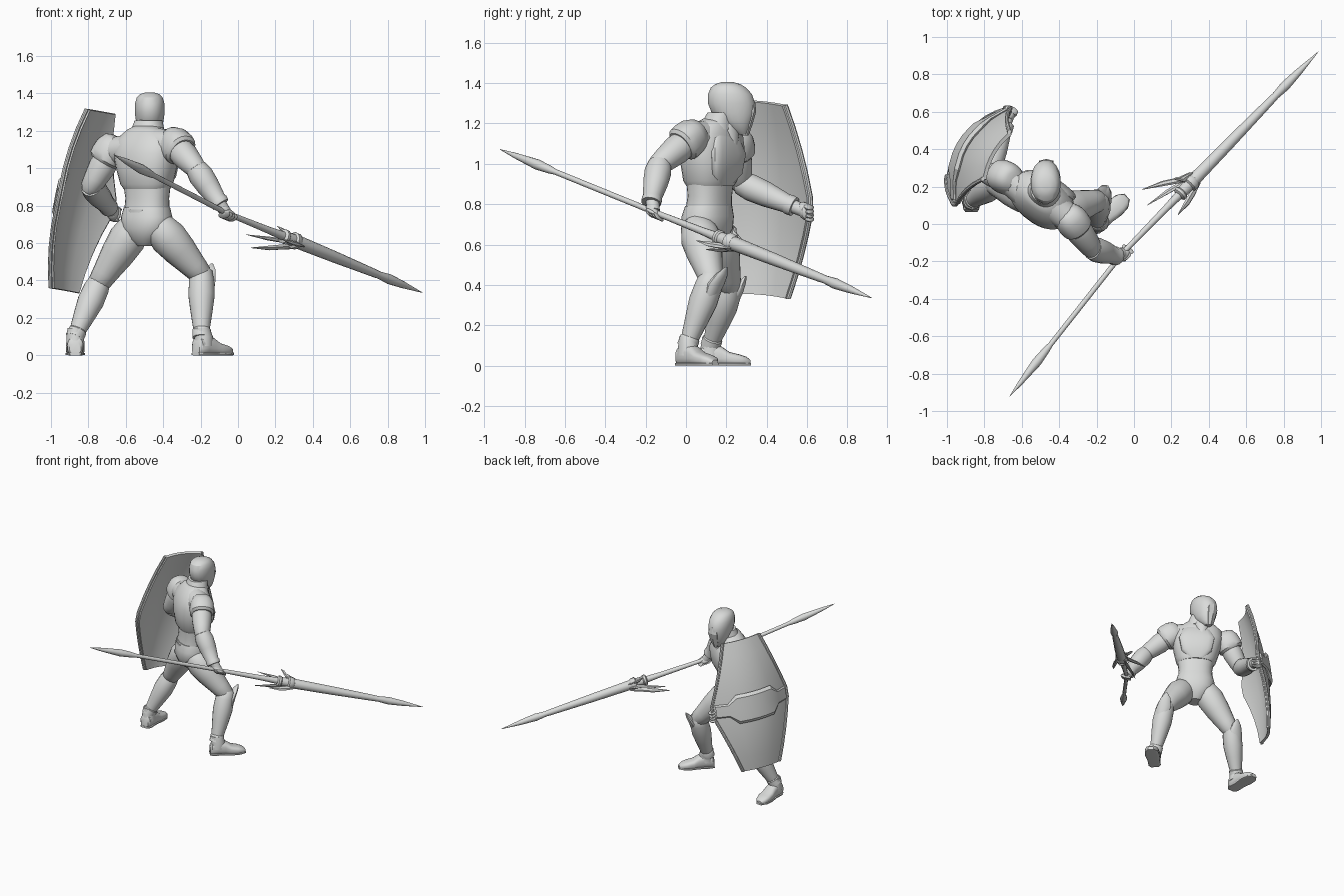
import bpy, bmesh, math
from mathutils import Vector as V

if "Cube" in bpy.data.objects:
    bpy.data.objects.remove(bpy.data.objects["Cube"])

grey = bpy.data.materials.new("light grey")
grey.diffuse_color = (0.7, 0.71, 0.7, 1)
grey.use_nodes = True
grey.node_tree.nodes["Principled BSDF"].inputs["Base Color"].default_value = grey.diffuse_color
UP = V((0, 0, 1))
R = V((0.8, -0.6, 0))      # body's right
F = V((0.6, 0.8, 0))       # body's forward


def finish(name, bm, angle=38):
    bmesh.ops.recalc_face_normals(bm, faces=bm.faces)
    for f in bm.faces:
        f.smooth = True
    for e in bm.edges:
        e.smooth = e.calc_face_angle(0) < math.radians(angle)
    me = bpy.data.meshes.new(name)
    bm.to_mesh(me)
    bm.free()
    me.materials.append(grey)
    ob = bpy.data.objects.new(name, me)
    bpy.context.collection.objects.link(ob)
    return ob


def loft(name, rings, side=None, up=None, n=20, p=2.0, angle=38):
    """Skin superellipse rings (centre, half side, half up)."""
    rings = [(V(c), a, b) for c, a, b in rings]
    if side is None:
        ax = (rings[-1][0] - rings[0][0]).normalized()
        side = ax.cross(F if abs(ax.dot(F)) < 0.9 else UP).normalized()
        up = side.cross(ax).normalized()
    bm = bmesh.new()
    loops = []
    for c, a, b in rings:
        loop = []
        for i in range(n):
            t = 2 * math.pi * (i + 0.5) / n
            x, y = math.cos(t), math.sin(t)
            x = math.copysign(abs(x) ** (2 / p), x)
            y = math.copysign(abs(y) ** (2 / p), y)
            loop.append(bm.verts.new(c + side * a * x + up * b * y))
        loops.append(loop)
    for l0, l1 in zip(loops, loops[1:]):
        for i in range(n):
            j = (i + 1) % n
            bm.faces.new((l0[i], l0[j], l1[j], l1[i]))
    bm.faces.new(loops[0])
    bm.faces.new(loops[-1])
    return finish(name, bm, angle)


def limb(name, a, b, profile, n=18, **k):
    """Round limb from a to b; profile is (fraction, radius) pairs."""
    a, b = V(a), V(b)
    return loft(name, [(a.lerp(b, t), r, r) for t, r in profile], n=n, **k)


def ball(name, c, sizes, axes):
    bm = bmesh.new()
    bmesh.ops.create_uvsphere(bm, u_segments=18, v_segments=12, radius=1)
    for v in bm.verts:
        v.co = V(c) + sum((ax * s * q for ax, s, q in zip(axes, sizes, v.co)), V())
    return finish(name, bm)


def body(name, rows, p=2.3):
    """Horizontal rings in the turned body frame: x, y, z, half width, half depth."""
    return loft(name, [((x, y, z), a, b) for x, y, z, a, b in rows], R, F, 28, p)


# Torso
body("pelvis", [(-.49, .105, .585, .045, .05), (-.49, .105, .62, .09, .085), (-.49, .105, .68, .14, .11),
                (-.488, .108, .74, .142, .112), (-.487, .112, .79, .128, .102)])
body("abdomen", [(-.487, .112, .77, .126, .1), (-.485, .118, .84, .122, .094), (-.487, .12, .94, .138, .1)])
body("chest_plate", [(-.487, .12, .89, .128, .1), (-.488, .12, .915, .145, .114), (-.49, .125, 1.0, .168, .128),
                     (-.493, .13, 1.08, .185, .128), (-.493, .138, 1.15, .175, .108),
                     (-.49, .15, 1.205, .11, .08), (-.487, .155, 1.225, .07, .06)], 2.4)
loft("breast_plate_ridge", [(V((-.488, .12, z)) + F * d, a, .03) for z, d, a in
     [(.89, .075, .05), (.95, .105, .11), (1.05, .115, .13), (1.13, .095, .1), (1.17, .07, .05)]], R, F, 16, 3)
body("collar", [(-.485, .16, 1.17, .105, .085), (-.482, .17, 1.22, .085, .075), (-.478, .18, 1.255, .072, .07)])
loft("neck", [((-.485, .165, 1.18), .062, .062), ((-.475, .2, 1.28), .06, .065)], V((1, 0, 0)), V((0, 1, 0)))
loft("throat_guard", [(V((-.455, .225, 1.09)), .03, .03), (V((-.46, .22, 1.16)), .055, .04),
                      (V((-.465, .215, 1.2)), .055, .04)], R, F, 12)
# Belt plate at the small of the back
loft("belt_plate", [(V((-.487, .112, z)) - F * .095, a, .014) for z, a in [(.73, .03), (.78, .05)]], R, F, 8, 4)

# Helmeted head, looking along +y
head = [(1.145, .28, .022, .022), (1.175, .262, .05, .055), (1.215, .245, .066, .087), (1.25, .235, .074, .108),
        (1.30, .225, .081, .118), (1.345, .218, .08, .11), (1.378, .21, .07, .088), (1.395, .207, .054, .062),
        (1.405, .205, .025, .03)]
loft("head", [((-.472, y, z), a, b) for z, y, a, b in head], V((1, 0, 0)), V((0, 1, 0)), 20, 2.1, 30)
loft("face_guard", [((-.47, y, z), a, .02) for z, y, a in [(1.14, .29, .016), (1.19, .308, .035),
     (1.26, .328, .045), (1.31, .322, .03)]], V((1, 0, 0)), V((0, 1, 0)), 6, 2, 20)

# Arms
FORE = [(-.04, .03), (.0, .058), (.2, .067), (.5, .062), (.88, .047), (.92, .051), (1.02, .049)]


def arm(tag, sh, el, wr, hand, grip, out):
    sh, el, wr, hand = map(V, (sh, el, wr, hand))
    limb(tag + "_upper_arm", sh, el, [(-.1, .05), (.1, .068), (.45, .073), (.8, .063), (1.05, .054), (1.2, .03)])
    limb(tag + "_forearm", el, wr, FORE)
    limb(tag + "_wrist", wr.lerp(el, .1), hand, [(0, .034), (1, .032)], 12)
    # pauldron shell capping the shoulder, strapped back to the chest
    d = (el - sh).normalized()
    s = d.cross(F).normalized()
    loft(tag + "_pauldron", [(sh + d * t + out * .005, a, a * .95) for t, a in
         [(-.085, .04), (-.07, .068), (-.03, .088), (.02, .093), (.05, .09), (.065, .075)]], s, s.cross(d), 20, 2.3)
    limb(tag + "_shoulder_joint", sh, sh - out * .15 + UP * .01, [(0, .075), (1, .085)])
    # fist closed round the grip
    a = (hand - wr).normalized()
    s = grip.cross(a).normalized()
    ball(tag + "_fist", hand, (.035, .044, .042), (s, grip, a))
    for i in range(4):
        c = hand + grip * (i - 1.5) * .02 + a * .022
        ball(tag + "_finger", c, (.038, .012, .022), (s, grip, a))
    ball(tag + "_thumb", hand - s * .03 + a * .01, (.012, .03, .014), (s, grip, a))


G, TAIL, TIP = V((-.06, -.155, .76)), V((-.665, -.922, 1.072)), V((.986, .922, .335))
U = V((.195, -.015, .965)).normalized()     # shield up
N = U.cross(V((.506, .862, 0))).normalized()
W = N.cross(U).normalized()
if W.y < 0:
    W = -W
if N.x > 0:
    N = -N
C = V((-.81, .36, .82))
arm("right", (-.335, .02, 1.125), (-.225, -.13, 1.0), (-.095, -.172, .81), (-.065, -.16, .763),
    (TIP - G).normalized(), R)
arm("left", (-.68, .245, 1.09), (-.785, .27, .905), (-.69, .53, .79), (-.668, .59, .765), U, -R)


# Legs
def leg(tag, hip, knee, ankle, toe_dir, guard_tip, heel):
    hip, knee, ankle, g = V(hip), V(knee), V(ankle), V(guard_tip)
    limb(tag + "_thigh", hip, knee, [(-.25, .05), (-.1, .085), (.15, .1), (.45, .09), (.8, .07), (1, .06), (1.12, .035)])
    limb(tag + "_shin", knee, ankle, [(-.12, .035), (-.06, .058), (.1, .068), (.35, .071), (.6, .06), (.9, .045),
                                      (.92, .05), (1.05, .05)])
    # pointed knee guard over the front of the shin
    d = V(toe_dir)
    s = d.cross(UP)
    low = knee.lerp(ankle, .45) + d * .042
    mid = knee.lerp(ankle, .08) + d * .046
    loft(tag + "_knee_guard", [(low, .02, .012), (low.lerp(mid, .5), .045, .026), (mid, .054, .03),
                               (mid.lerp(g, .6), .038, .02), (g, .008, .005)], s, d, 12)
    # boot with flat sole, ankle cuff and toe cap
    h = V(heel)
    loft(tag + "_boot", [(h + d * t + UP * b, a, b) for t, a, b in
         [(0, .03, .035), (.012, .042, .046), (.06, .046, .056), (.11, .045, .048), (.15, .05, .034),
          (.2, .05, .028), (.235, .04, .022), (.255, .02, .014)]], s, UP, 18, 2.8)
    loft(tag + "_sole", [(h + d * t + UP * .007, a, .007) for t, a in
         [(-.002, .032), (.02, .045), (.1, .044), (.17, .053), (.22, .048), (.258, .022)]], s, UP, 12, 6)
    loft(tag + "_ankle_cuff", [(h + d * .055 + UP * .05, .05, .056), (h + d * .058 + UP * .1, .048, .05),
                               (ankle + UP * .035, .045, .045)], s, d, 16)


leg("right", (-.405, .065, .665), (-.195, .125, .43), (-.195, .01, .11), (.73, .683, 0), (-.14, .2, .49),
    (-.225, -.03, 0))
leg("left", (-.565, .15, .665), (-.745, .215, .385), (-.867, .125, .11), (0, 1, 0), (-.735, .295, .445),
    (-.87, .065, 0))


# Shield: curved elongated hexagon
def depth(w, h):
    return .115 * (1 - (w / .3) ** 2) - .06 * (h / .49) ** 2


def half_width(h):
    return .295 - .15 * max(0, abs(h) - .04) / .45


def at(w, h, off=0):
    return C + W * w + U * h + N * (depth(w, h) + off)


def sheet(name, fn, us, vs, thick):
    bm = bmesh.new()
    grid = [[bm.verts.new(fn(u, v)) for u in us] for v in vs]
    for r0, r1 in zip(grid, grid[1:]):
        for i in range(len(us) - 1):
            bm.faces.new((r0[i], r0[i + 1], r1[i + 1], r1[i]))
    bmesh.ops.recalc_face_normals(bm, faces=bm.faces)
    bmesh.ops.solidify(bm, geom=bm.faces[:], thickness=thick)
    return finish(name, bm, 25)


US = [-1, -.86, -.5, -.25, 0, .25, .5, .86, 1]
HS = [-.49, -.38, -.27, -.16, -.04, .04, .16, .27, .38, .49]
sheet("shield_panel", lambda u, h: at(u * half_width(h), h), US, HS, .02)
sheet("shield_boss", lambda u, v: at(u * .28, v * (.11 if abs(u) < .5 else .05),
                                     (.028 if abs(u) < .5 else .016) * (1 if abs(v) < 1 else .4)),
      [-1, -.7, -.49, -.2, 0, .2, .49, .7, 1], [-1, -.8, 0, .8, 1], .012)
for s in (-1, 1):
    loft("shield_side_rim", [(at(s * half_width(h), h), .013, .011) for h in HS], W, N, 8)

# Spear: tapered rear spike, shaft, thick fore shaft and leaf point
limb("spear_rear", TAIL, G, [(0, .001), (.1, .014), (.24, .026), (.32, .02), (.36, .014), (1, .014)], 12)
limb("spear_front", G, TIP, [(0, .014), (.22, .019), (.3, .025), (.36, .036), (.55, .031), (.76, .022), (.78, .02),
                             (.83, .027), (.9, .019), (1, .001)], 12)
limb("spear_guard", G, TIP, [(.285, .028), (.29, .04), (.3, .04), (.305, .032), (.335, .034), (.34, .046),
                             (.355, .046), (.365, .036)], 10)
# Swept-back barbs fanned round the guard
base, A = G.lerp(TIP, .33), (TIP - G).normalized()
for tip in ((.045, .185, .645), (.235, .05, .62), (.07, .1, .575), (.21, .24, .69)):
    tip = V(tip)
    o = tip - base
    o = (o - A * o.dot(A)).normalized()
    root = base + o * .04
    s = A.cross(o)
    loft("spear_barb", [(root + A * .07, .003, .004), (root + o * .012, .012, .02),
                        (root.lerp(tip, .4) + o * .012, .01, .018), (tip, .001, .002)], s, o, 6)
